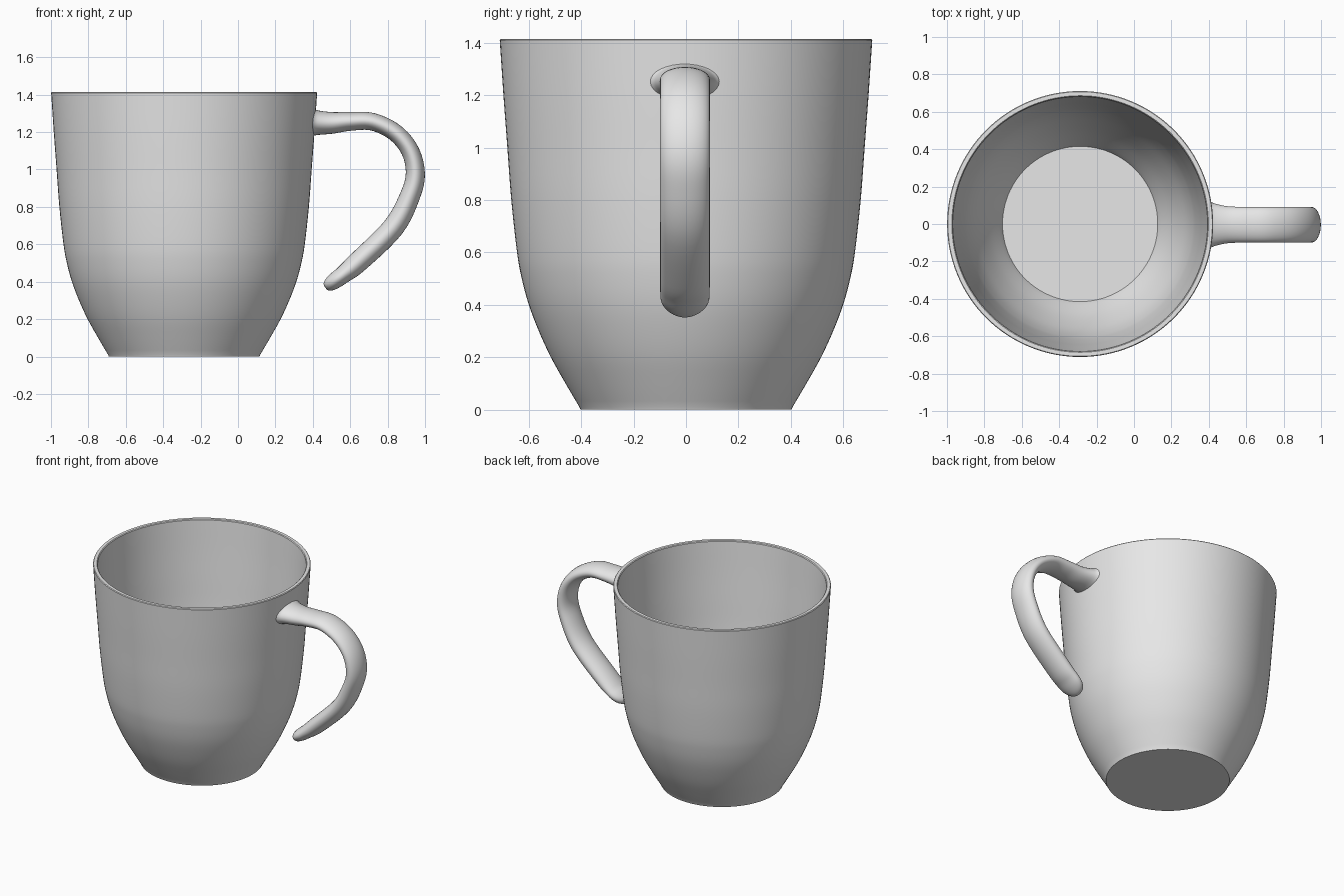
import bpy, bmesh
from math import sin, cos, pi, radians
from mathutils import Vector

cube = bpy.data.objects.get("Cube")
if cube:
    bpy.data.objects.remove(cube)

glaze = bpy.data.materials.new("grey_ceramic")
glaze.use_nodes = True
glaze.diffuse_color = (0.8, 0.8, 0.8, 1)
glaze.node_tree.nodes["Principled BSDF"].inputs["Base Color"].default_value = (0.8, 0.8, 0.8, 1)

CUP_X = -0.288


def smooth_path(points, steps):
    """Catmull-Rom curve through points of any dimension."""
    pts = [Vector(p) for p in points]
    pts = [2 * pts[0] - pts[1]] + pts + [2 * pts[-1] - pts[-2]]
    out = []
    for a, b, c, d in zip(pts, pts[1:], pts[2:], pts[3:]):
        for i in range(steps):
            t = i / steps
            out.append((2 * b + (c - a) * t + (2 * a - 5 * b + 4 * c - d) * t**2
                        + (3 * b - a - 3 * c + d) * t**3) / 2)
    return out + [pts[-2]]


def skin(name, rings):
    """Bridge closed rings of points and cap both ends."""
    bm = bmesh.new()
    loops = [[bm.verts.new(p) for p in ring] for ring in rings]
    for a, b in zip(loops, loops[1:]):
        for i in range(len(a)):
            j = (i + 1) % len(a)
            bm.faces.new((a[i], a[j], b[j], b[i]))
    bm.faces.new(loops[0])
    bm.faces.new(loops[-1])
    bmesh.ops.recalc_face_normals(bm, faces=bm.faces)
    mesh = bpy.data.meshes.new(name)
    bm.to_mesh(mesh)
    bm.free()
    mesh.materials.append(glaze)
    obj = bpy.data.objects.new(name, mesh)
    bpy.context.collection.objects.link(obj)
    bpy.ops.object.select_all(action='DESELECT')
    obj.select_set(True)
    bpy.context.view_layer.objects.active = obj
    bpy.ops.object.shade_smooth_by_angle(angle=radians(35))
    return obj


# Cup: outer profile (radius, height), then the same wall offset inward to the floor
outer = smooth_path([(0.407, 0.01), (0.46, 0.1), (0.516, 0.2), (0.562, 0.3), (0.6, 0.4),
                     (0.627, 0.5), (0.645, 0.6), (0.667, 0.8), (0.682, 1.0),
                     (0.697, 1.2), (0.711, 1.41)], 4)
WALL, FLOOR = 0.03, 0.08
inner = []
for i, p in enumerate(outer):
    along = (outer[min(i + 1, len(outer) - 1)] - outer[max(i - 1, 0)]).normalized()
    q = p + WALL * Vector((-along.y, along.x))
    if q.y > FLOOR + 0.01:
        inner.append(q)
inner[-1].y = 1.41
profile = [Vector((0.403, 0))] + outer + [Vector((0.707, 1.415)), Vector((0.686, 1.415))]
profile += inner[::-1] + [Vector((0.415, FLOOR))]
SIDES = 128
skin("cup", [[(CUP_X + r * cos(2 * pi * k / SIDES), r * sin(2 * pi * k / SIDES), z)
              for k in range(SIDES)] for r, z in profile])

# Handle: (x, z, half width, half thickness) along its centre line, flared at the cup
path = smooth_path([(0.392, 1.252, 0.138, 0.078), (0.425, 1.25, 0.116, 0.066),
                    (0.5, 1.249, 0.099, 0.058), (0.6, 1.257, 0.095, 0.05),
                    (0.72, 1.255, 0.095, 0.047), (0.84, 1.197, 0.095, 0.047),
                    (0.92, 1.1, 0.095, 0.048), (0.948, 0.98, 0.095, 0.051),
                    (0.92, 0.86, 0.095, 0.054), (0.83, 0.69, 0.095, 0.058),
                    (0.64, 0.503, 0.095, 0.056), (0.555, 0.432, 0.094, 0.046)], 6)
# Rounded tip carries on along the last direction
last = path[-1]
tip = Vector((0.467, 0.368)) - last.xy
for k in range(1, 11):
    a = k / 10 * pi / 2 * 0.98
    e = last.xy + tip * sin(a)
    path.append(Vector((e.x, e.y, last.z * cos(a) ** 0.9, last.w * cos(a) ** 0.6)))

rings = []
for i, p in enumerate(path):
    along = (path[min(i + 1, len(path) - 1)].xy - path[max(i - 1, 0)].xy).normalized()
    side = Vector((-along.y, along.x))
    ring = []
    for k in range(32):
        a = 2 * pi * k / 32
        c = p.xy + side * p.w * sin(a)
        ring.append((c.x, -0.004 + p.z * cos(a), c.y))
    rings.append(ring)
skin("handle", rings)
